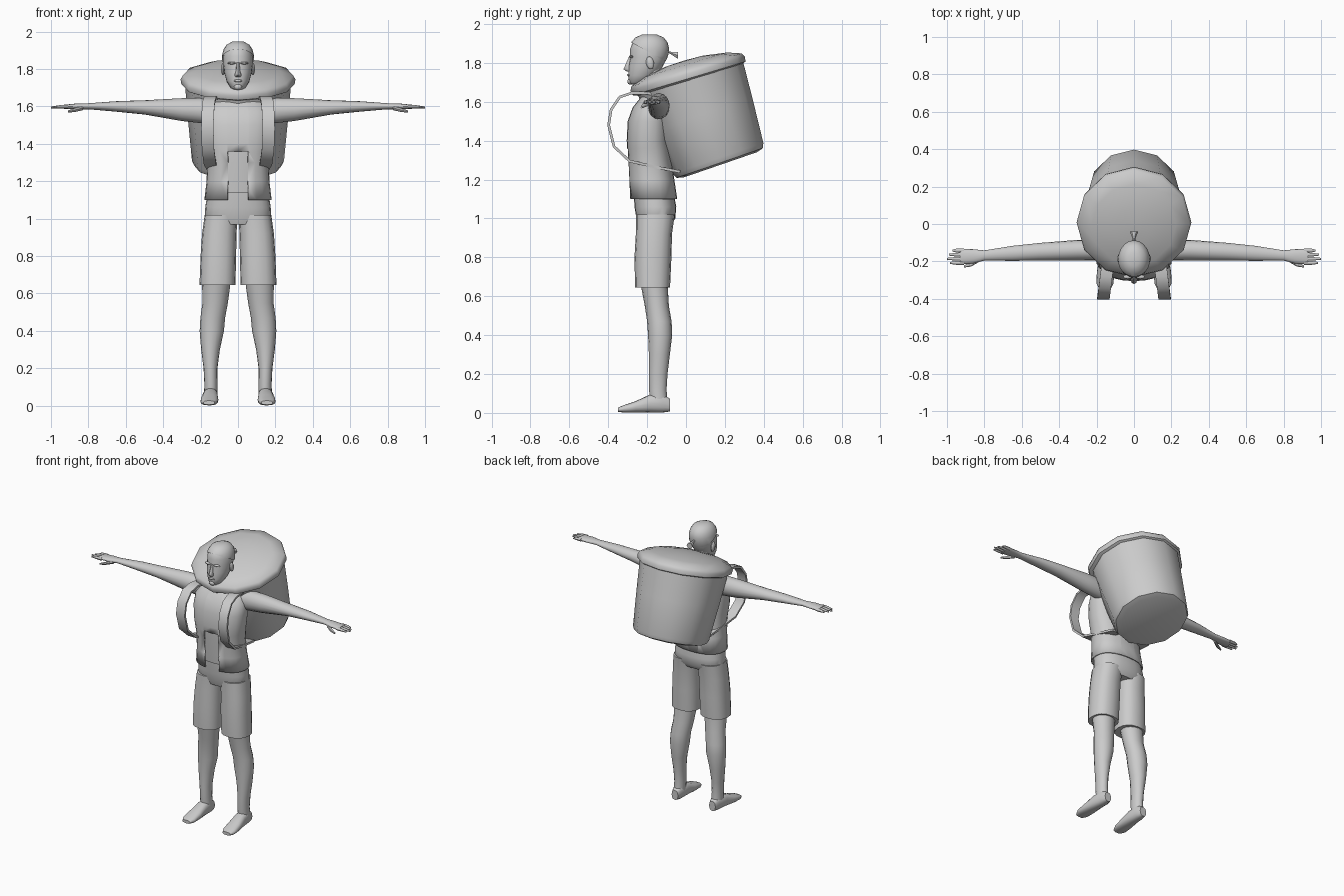
import bpy, bmesh, math
from mathutils import Matrix, Vector

cube = bpy.data.objects.get("Cube")
if cube:
    bpy.data.objects.remove(cube, do_unlink=True)

grey = bpy.data.materials.new("plain grey")
grey.use_nodes = True
colour = (0.6, 0.6, 0.6, 1)
grey.diffuse_color = colour
grey.node_tree.nodes["Principled BSDF"].inputs["Base Color"].default_value = colour


def finish(name, bm, angle=45):
    """Turn a bmesh into a smooth-shaded object with outward normals."""
    bmesh.ops.recalc_face_normals(bm, faces=bm.faces)
    mesh = bpy.data.meshes.new(name)
    bm.to_mesh(mesh)
    bm.free()
    mesh.materials.append(grey)
    obj = bpy.data.objects.new(name, mesh)
    bpy.context.collection.objects.link(obj)
    bpy.ops.object.select_all(action="DESELECT")
    obj.select_set(True)
    bpy.context.view_layer.objects.active = obj
    bpy.ops.object.shade_smooth_by_angle(angle=math.radians(angle))
    return obj


def loft(rings, axis="z", count=16, power=1.0, side=1, caps=True):
    """Skin ellipses (position, centre a, centre b, radius a, radius b) along an axis."""
    bm = bmesh.new()
    loops = []
    for pos, ca, cb, ra, rb in rings:
        loop = []
        for i in range(count):
            t = math.tau * i / count
            c, s = math.cos(t), math.sin(t)
            a = ca + ra * math.copysign(abs(c) ** power, c)
            b = cb + rb * math.copysign(abs(s) ** power, s)
            x, y, z = {"x": (pos, a, b), "y": (a, pos, b), "z": (a, b, pos)}[axis]
            loop.append(bm.verts.new((x * side, y, z)))
        loops.append(loop)
    for low, high in zip(loops, loops[1:]):
        for i in range(count):
            j = (i + 1) % count
            bm.faces.new((low[i], low[j], high[j], high[i]))
    if caps:
        bm.faces.new(loops[0])
        bm.faces.new(loops[-1])
    return bm


def upright(rows):
    """Rings from (height, front, back, half width)."""
    return [(z, 0, (f + b) / 2, w, (b - f) / 2) for z, f, b, w in rows]


def ball(name, centre, size, tilt=0):
    bm = bmesh.new()
    bmesh.ops.create_uvsphere(bm, u_segments=10, v_segments=8, radius=1)
    bm.transform(Matrix.Translation(centre) @ Matrix.Rotation(tilt, 4, "X")
                 @ Matrix.Diagonal((*size, 1)))
    finish(name, bm)


# Shirt torso and open vest over it
torso = upright([(1.1, -.29, -.045, .18), (1.2, -.295, -.06, .168), (1.3, -.3, -.075, .165),
                 (1.4, -.305, -.085, .18), (1.5, -.3, -.08, .19), (1.57, -.275, -.085, .185),
                 (1.62, -.235, -.09, .15), (1.65, -.205, -.1, .09)])
inner = [(z + .04 * (z < 1.15), x, y, rx - .012, ry - .012) for z, x, y, rx, ry in torso]
finish("shirt", loft(inner, count=24, power=.85))
vest = loft(torso, count=24, power=.85, caps=False)
for point, normal in (((.055, 0, 0), (1, 0, 0)), ((-.055, 0, 0), (1, 0, 0)), ((0, 0, 1.36), (0, 0, 1))):
    parts = vest.verts[:] + vest.edges[:] + vest.faces[:]
    bmesh.ops.bisect_plane(vest, geom=parts, plane_co=point, plane_no=normal)
gap = []
for f in vest.faces:
    c = f.calc_center_median()
    if abs(c.x) < .054 and c.y < -.2 and c.z < 1.36:
        gap.append(f)
bmesh.ops.delete(vest, geom=gap, context="FACES")
shell = finish("vest", vest).modifiers.new("thickness", "SOLIDIFY")
shell.thickness = .008

# Hips of the shorts
finish("shorts_hips", loft(upright([(.97, -.245, -.075, .15), (1, -.255, -.055, .178),
                                    (1.06, -.265, -.05, .175), (1.16, -.27, -.07, .16)]),
                           count=24, power=.85))

for side, word in ((1, "left"), (-1, "right")):
    # Shorts leg, bare leg and foot
    finish(word + "_shorts_leg", loft([(.645, .11, -.172, .096, .09), (.8, .105, -.17, .095, .095),
                                       (.92, .1, -.165, .092, .093), (1.02, .09, -.158, .088, .1)],
                                      power=.85, side=side))
    finish(word + "_leg", loft([(.06, .145, -.14, .036, .045), (.12, .145, -.145, .035, .045),
                                (.2, .147, -.143, .037, .048), (.3, .147, -.137, .05, .054),
                                (.4, .14, -.133, .065, .062), (.47, .135, -.137, .066, .063),
                                (.55, .122, -.15, .068, .062), (.67, .115, -.165, .077, .07)], side=side))
    finish(word + "_foot", loft([(-.083, .145, .04, .024, .033), (-.12, .145, .05, .036, .048),
                                 (-.19, .148, .047, .04, .045), (-.26, .152, .031, .047, .029),
                                 (-.32, .155, .021, .045, .019), (-.35, .155, .016, .03, .011)],
                                axis="y", power=.8, side=side))

    # Arm with palm
    finish(word + "_arm", loft([(.1, -.145, 1.57, .05, .06), (.2, -.14, 1.578, .056, .067),
                                (.3, -.14, 1.583, .055, .061), (.5, -.148, 1.595, .047, .038),
                                (.65, -.157, 1.6, .04, .028), (.8, -.168, 1.601, .027, .016),
                                (.86, -.173, 1.6, .038, .016), (.93, -.175, 1.598, .042, .011)],
                               axis="x", side=side))
    # Fingers and thumb
    for i, tip in enumerate((.97, .99, 1, .985)):
        y = -.142 - .022 * i
        finish(f"{word}_finger_{i + 1}", loft([(.91, y, 1.598, .011, .01), (.95, y, 1.598, .01, .009),
                                               (tip, y, 1.595, .005, .005)], "x", 8, side=side))
    finish(word + "_thumb", loft([(.83, -.19, 1.592, .014, .012), (.87, -.215, 1.582, .012, .011),
                                  (.91, -.228, 1.572, .005, .006)], "x", 8, side=side))

    # Ear and brow
    ball(word + "_ear", (.08 * side, -.185, 1.8), (.011, .02, .033), .2)
    ball(word + "_brow", (.034 * side, -.282, 1.832), (.024, .012, .007))

    # Shoulder strap: flat band swept along a side path
    path = [(-.1, 1.62), (-.2, 1.645), (-.28, 1.645), (-.34, 1.625), (-.385, 1.56), (-.398, 1.48),
            (-.37, 1.37), (-.29, 1.295), (-.16, 1.265), (-.03, 1.24)]
    bm = bmesh.new()
    previous = None
    for i, (y, z) in enumerate(path):
        before, after = path[max(i - 1, 0)], path[min(i + 1, len(path) - 1)]
        along = Vector((after[0] - before[0], after[1] - before[1])).normalized() * .007
        x = .125 - .13 * (y + .1)
        ring = [bm.verts.new(((x + w) * side, y - d * along.y, z + d * along.x))
                for w, d in ((-.033, -1), (.033, -1), (.033, 1), (-.033, 1))]
        if previous:
            for k in range(4):
                j = (k + 1) % 4
                bm.faces.new((previous[k], previous[j], ring[j], ring[k]))
        else:
            bm.faces.new(ring)
        previous = ring
    bm.faces.new(previous)
    finish(word + "_strap", bm)

# Neck and head
finish("neck", loft([(1.6, 0, -.165, .085, .06), (1.65, 0, -.175, .062, .055),
                     (1.7, 0, -.185, .053, .055), (1.79, 0, -.185, .053, .06)]))
skull = upright([(1.69, -.284, -.235, .022), (1.7, -.295, -.19, .04), (1.735, -.297, -.155, .061),
                 (1.78, -.296, -.12, .073), (1.83, -.287, -.097, .08), (1.87, -.288, -.092, .079),
                 (1.9, -.277, -.1, .071), (1.925, -.255, -.12, .054), (1.94, -.22, -.155, .025)])
finish("head", loft(skull, count=20))
finish("nose", loft([(1.757, 0, -.295, .014, .012), (1.768, 0, -.297, .018, .024),
                     (1.79, 0, -.293, .011, .019), (1.835, 0, -.285, .008, .007)], count=8))
ball("mouth", (0, -.293, 1.737), (.024, .01, .007))
ball("chin", (0, -.286, 1.705), (.022, .016, .017))

# Hair cap cut along a hairline that drops to the nape, and its tied tail
cap = loft([(z + .006, x, y, rx + .006, ry + .005) for z, x, y, rx, ry in skull], count=20)
bmesh.ops.bisect_plane(cap, geom=cap.verts[:] + cap.edges[:] + cap.faces[:], clear_inner=True,
                       plane_co=(0, -.28, 1.905), plane_no=(0, .45, .8))
finish("hair", cap)
tail = loft([(-.095, 0, 1.858, .006, .006), (-.075, 0, 1.85, .008, .008),
             (-.04, 0, 1.838, .023, .021)], axis="y", count=6)
finish("hair_tail", tail)

# Large tilted basket with a domed lid
for name, tilt, top, profile in (
        ("basket", 19, (0, .022, 1.725), [(-.475, .2), (-.465, .235), (-.44, .246), (-.2, .268), (.01, .285)]),
        ("basket_lid", 16.6, (0, .013, 1.73), [(-.02, .28), (-.01, .303), (.015, .307), (.036, .296),
                                               (.062, .225), (.082, .1), (.085, .01)])):
    bm = loft([(h, 0, 0, r, r) for h, r in profile], count=12)
    bm.transform(Matrix.Translation(top) @ Matrix.Rotation(math.radians(tilt), 4, "X"))
    finish(name, bm)
